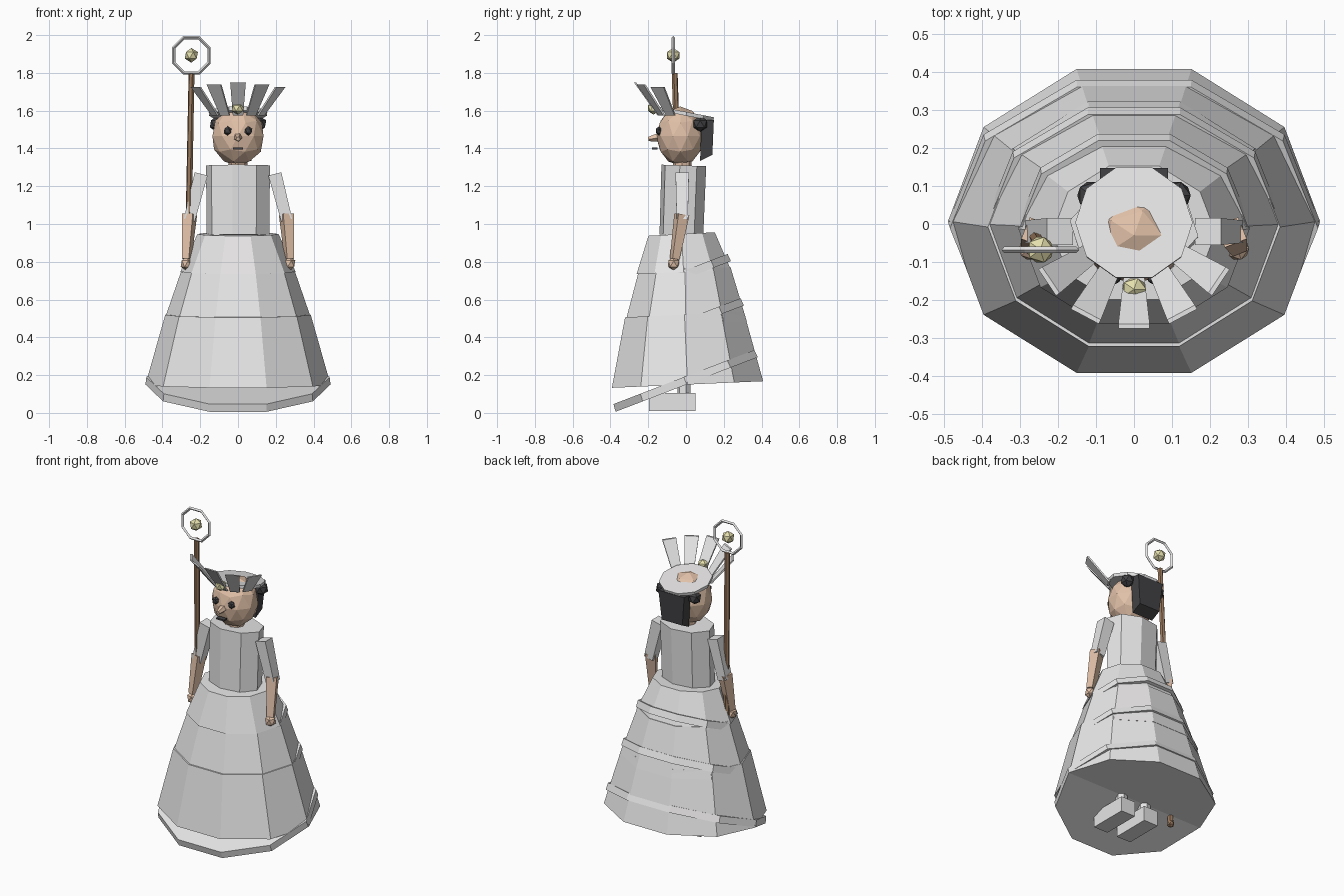
import bpy, bmesh, math
from mathutils import Vector, Matrix

old = bpy.data.objects.get("Cube")
if old:
    bpy.data.objects.remove(old, do_unlink=True)


def material(name, r, g, b):
    m = bpy.data.materials.new(name)
    m.use_nodes = True
    m.diffuse_color = (r, g, b, 1)
    node = next(n for n in m.node_tree.nodes if n.type == 'BSDF_PRINCIPLED')
    node.inputs["Base Color"].default_value = (r, g, b, 1)
    return m


cloth = material("white cloth", 0.8, 0.79, 0.79)
skin = material("warm skin", 0.75, 0.53, 0.39)
wood = material("brown wood", 0.32, 0.19, 0.11)
dark = material("dark hair", 0.055, 0.055, 0.06)
gold = material("pale gem", 0.78, 0.74, 0.42)


def finish(name, bm, mat):
    bmesh.ops.recalc_face_normals(bm, faces=bm.faces)
    me = bpy.data.meshes.new(name)
    bm.to_mesh(me)
    bm.free()
    me.materials.append(mat)
    ob = bpy.data.objects.new(name, me)
    bpy.context.collection.objects.link(ob)
    return ob


def frustum(name, mat, n, r1, r2, h, loc, tilt=0, squash=1, turn=90):
    """Faceted cone section, flattened in y, then tilted about x."""
    bm = bmesh.new()
    bmesh.ops.create_cone(bm, cap_ends=True, segments=n, radius1=r1, radius2=r2, depth=h)
    bm.transform(Matrix.Translation(loc) @ Matrix.Rotation(math.radians(tilt), 4, 'X')
                 @ Matrix.Diagonal((1, squash, 1, 1))
                 @ Matrix.Rotation(math.radians(turn), 4, 'Z'))
    return finish(name, bm, mat)


def ball(name, mat, loc, size, sub=1):
    bm = bmesh.new()
    bmesh.ops.create_icosphere(bm, subdivisions=sub, radius=1)
    bm.transform(Matrix.Translation(loc) @ Matrix.Diagonal((*size, 1)))
    return finish(name, bm, mat)


def limb(name, mat, a, b, r1, r2, n=4):
    """Tapered bar between two points."""
    a, b = Vector(a), Vector(b)
    bm = bmesh.new()
    bmesh.ops.create_cone(bm, cap_ends=True, segments=n, radius1=r1, radius2=r2,
                          depth=(b - a).length)
    q = (b - a).to_track_quat('Z', 'Y').to_matrix().to_4x4()
    bm.transform(Matrix.Translation((a + b) / 2) @ q @ Matrix.Rotation(math.pi / 4, 4, 'Z'))
    return finish(name, bm, mat)


def box(name, mat, loc, size):
    bm = bmesh.new()
    bmesh.ops.create_cube(bm, size=1)
    bm.transform(Matrix.Translation(loc) @ Matrix.Diagonal((*size, 1)))
    return finish(name, bm, mat)


# Tiered skirt: overlapping ten-sided cones, each leaning slightly
frustum("skirt_lower", cloth, 10, 0.49, 0.385, 0.37, (0, 0, 0.335), 2.5, 0.86)
frustum("skirt_middle", cloth, 10, 0.395, 0.295, 0.29, (0, -0.003, 0.622), 1, 0.86)
frustum("skirt_upper", cloth, 10, 0.305, 0.215, 0.2, (0, -0.018, 0.847), 3, 0.86)

# Steeply tilted ruffle discs that show at the back and under the hem
for name, r, z in (("hem", 0.49, 0.17), ("middle", 0.395, 0.472), ("upper", 0.305, 0.733)):
    frustum("ruffle_" + name, cloth, 10, r, r * 0.99, 0.042, (0, -0.004, z), 21, 0.865)

# Torso and neck
frustum("torso", cloth, 8, 0.168, 0.172, 0.37, (0, -0.018, 1.125), -2, 0.7, -10)
frustum("neck", skin, 8, 0.05, 0.05, 0.08, (0, -0.02, 1.32))

# Head and face
ball("head", skin, (0, -0.03, 1.465), (0.142, 0.128, 0.157), 2)
limb("nose", skin, (0, -0.145, 1.46), (0, -0.2, 1.45), 0.024, 0.012, 5)
box("mouth", dark, (0, -0.165, 1.4), (0.055, 0.03, 0.009))

# Back hair, narrowing to the neck
hair = box("back_hair", dark, (0, 0.115, 1.45), (0.18, 0.065, 0.2))
for v in hair.data.vertices:
    if v.co.z < 1.45:
        v.co.x *= 0.8
        v.co.z += (v.co.y - 0.115) * 0.5
        v.co.y -= 0.008

# Mirrored parts: eyes, buns, arms, hands, feet
for side, s in (("left", 1), ("right", -1)):
    ball(side + "_eye", dark, (s * 0.055, -0.143, 1.493), (0.023, 0.018, 0.025))
    ball(side + "_bun", dark, (s * 0.112, 0.075, 1.53), (0.042, 0.042, 0.042))
    limb(side + "_sleeve", cloth, (s * 0.195, -0.02, 1.265), (s * 0.258, -0.02, 1.02), 0.05, 0.042)
    limb(side + "_forearm", skin, (s * 0.257, -0.022, 1.05), (s * 0.272, -0.06, 0.815), 0.044, 0.028)
    ball(side + "_hand", skin, (s * 0.273, -0.065, 0.79), (0.034, 0.034, 0.037))
    box(side + "_shoe", cloth, (s * 0.085, -0.073, 0.057), (0.1, 0.245, 0.095))
    limb(side + "_leg", cloth, (s * 0.085, -0.01, 0.09), (s * 0.085, -0.01, 0.5), 0.035, 0.035, 6)

# Crown: tilted brim pierced by the head, with a fan of plates at the front
frustum("crown_brim", cloth, 10, 0.153, 0.155, 0.02, (0, 0.002, 1.583), -11)
for i in range(-2, 3):
    bm = bmesh.new()
    bmesh.ops.create_cube(bm, size=1)
    for v in bm.verts:
        up = v.co.z + 0.5
        v.co = Vector((v.co.x * (0.055 + 0.028 * up),
                       -0.145 - 0.125 * up + v.co.y * 0.012,
                       1.575 + (0.175 - 0.012 * abs(i)) * up))
    bm.transform(Matrix.Rotation(math.radians(28 * i), 4, 'Z'))
    finish("crown_plate_%d" % (i + 3), bm, cloth)
ball("crown_gem", gold, (0, -0.172, 1.613), (0.036, 0.034, 0.034))

# Staff with an open ring and a gem
limb("staff", wood, (-0.278, -0.005, 0.1), (-0.246, -0.06, 1.8), 0.018, 0.016, 6)
ball("staff_foot", wood, (-0.278, -0.005, 0.1), (0.024, 0.024, 0.024))
ball("staff_gem", gold, (-0.247, -0.068, 1.893), (0.039, 0.039, 0.039))
bm = bmesh.new()
loops = []
for k in range(8):
    a = math.radians(22.5 + 45 * k)
    loops.append([bm.verts.new((-0.247 + r * math.cos(a), -0.068 + y, 1.893 + r * math.sin(a)))
                  for r, y in ((0.111, 0), (0.102, 0.009), (0.092, 0), (0.102, -0.009))])
for k in range(8):
    p, q = loops[k], loops[(k + 1) % 8]
    for j in range(4):
        bm.faces.new((p[j], q[j], q[(j + 1) % 4], p[(j + 1) % 4]))
finish("staff_ring", bm, cloth)
